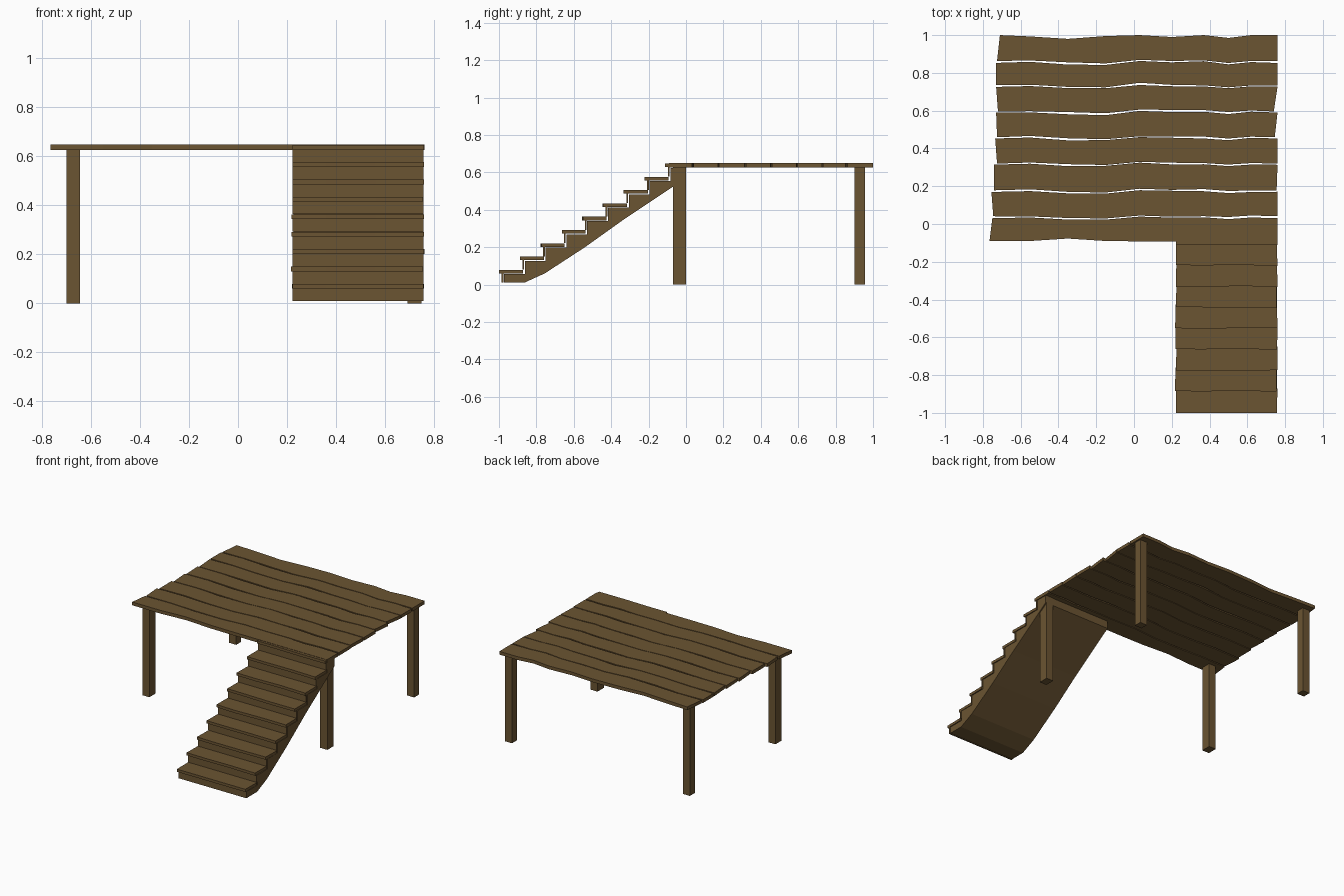
import bpy, bmesh, random

if "Cube" in bpy.data.objects:
    bpy.data.objects.remove(bpy.data.objects["Cube"])

random.seed(4)
wood = bpy.data.materials.new("brown_wood")
wood.diffuse_color = (0.147, 0.089, 0.032, 1)
wood.use_nodes = True
wood.node_tree.nodes["Principled BSDF"].inputs["Base Color"].default_value = wood.diffuse_color


def extrude(name, pts, to_3d, vec):
    """Closed outline extruded along vec."""
    bm = bmesh.new()
    face = bm.faces.new([bm.verts.new(to_3d(a, b)) for a, b in pts])
    res = bmesh.ops.extrude_face_region(bm, geom=[face])
    verts = [g for g in res["geom"] if isinstance(g, bmesh.types.BMVert)]
    bmesh.ops.translate(bm, verts=verts, vec=vec)
    bmesh.ops.recalc_face_normals(bm, faces=bm.faces)
    me = bpy.data.meshes.new(name)
    bm.to_mesh(me)
    bm.free()
    me.materials.append(wood)
    ob = bpy.data.objects.new(name, me)
    bpy.context.collection.objects.link(ob)
    return ob


def board(name, front, back, z0, z1):
    """Flat board between a front edge and a back edge, both left to right."""
    return extrude(name, front + back[::-1], lambda x, y: (x, y, z0), (0, 0, z1 - z0))


def box(name, x0, x1, y0, y1, z0, z1):
    return board(name, [(x0, y0), (x1, y0)], [(x0, y1), (x1, y1)], z0, z1)


# Deck planks: shared wave, thin uneven gaps, slightly skewed ends
XS = [-.55, -.35, -.15, .03, .2, .37, .5, .62]
WAVE = [.003, -.006, -.009, .008, .003, .003, -.007, .002]
SEAMS = [.036, .174, .317, .456, .593, .731, .858]
LEFT = [(-.765, -.75), (-.745, -.755), (-.74, -.74), (-.725, -.735),
        (-.725, -.73), (-.72, -.73), (-.73, -.73), (-.725, -.71)]
RIGHT = [(.76, .76), (.76, .76), (.755, .76), (.76, .76),
         (.745, .76), (.74, .76), (.76, .76), (.76, .76)]

edges = [([], [-.09, -.09, -.077, -.09] + [-.092] * 6)]
for s in SEAMS:
    mid = [s] + [s + w + random.uniform(-.003, .003) for w in WAVE] + [s]
    gaps = [random.uniform(.002, .006) for _ in mid]
    edges.append(([m - g for m, g in zip(mid, gaps)], [m + g for m, g in zip(mid, gaps)]))
edges.append(([1, .993, .98, .995, 1, .99, 1, .985, 1, 1], []))

for i in range(8):
    (l0, l1), (r0, r1) = LEFT[i], RIGHT[i]
    front = list(zip([l0] + XS + [r0], edges[i][1]))
    back = list(zip([l1] + XS + [r1], edges[i + 1][0]))
    board(f"deck_plank_{i + 1}", front, back, .626, .649)

# Four square posts
for side, x in (("left", -.70), ("right", .692)):
    for end, y in (("front", -.07), ("back", .9)):
        box(f"{end}_{side}_post", x, x + .056, y, y + .056 + .014 * (end == "front"), 0, .627)

# Stairs: tread and riser boards
N, RUN, RISE = 9, .1112, .071
for i in range(N):
    y, z = -.998 + RUN * i, .08 + RISE * i
    j = lambda a: random.uniform(-a, a)
    xl, xr = .22 + j(.004), .757 + j(.003)
    front = [(xl, y + j(.003)), (.36, y + j(.004)), (.56, y + j(.004)), (xr, y + j(.003))]
    back = [(xl + j(.003), y + RUN + .016), (xr + j(.003), y + RUN + .016)]
    board(f"stair_tread_{i + 1}", front, back, z - .02, z - .001)
    box(f"stair_riser_{i + 1}", .223, .757, y + .012, y + .021, max(z - RISE, .01), z - .02)

# Solid stair body with stepped top and sloped underside
prof = [(-.973, .01)]
for i in range(N):
    y, z = -.998 + RUN * i, .08 + RISE * i
    prof += [(y + .025, z - .024), (y + RUN + .025 if i < N - 1 else 0, z - .024)]
prof += [(0, .57), (-.33, .35), (-.54, .2), (-.755, .06), (-.865, .01)]
extrude("stair_body", prof, lambda y, z: (.226, y, z), (.53, 0, 0))
